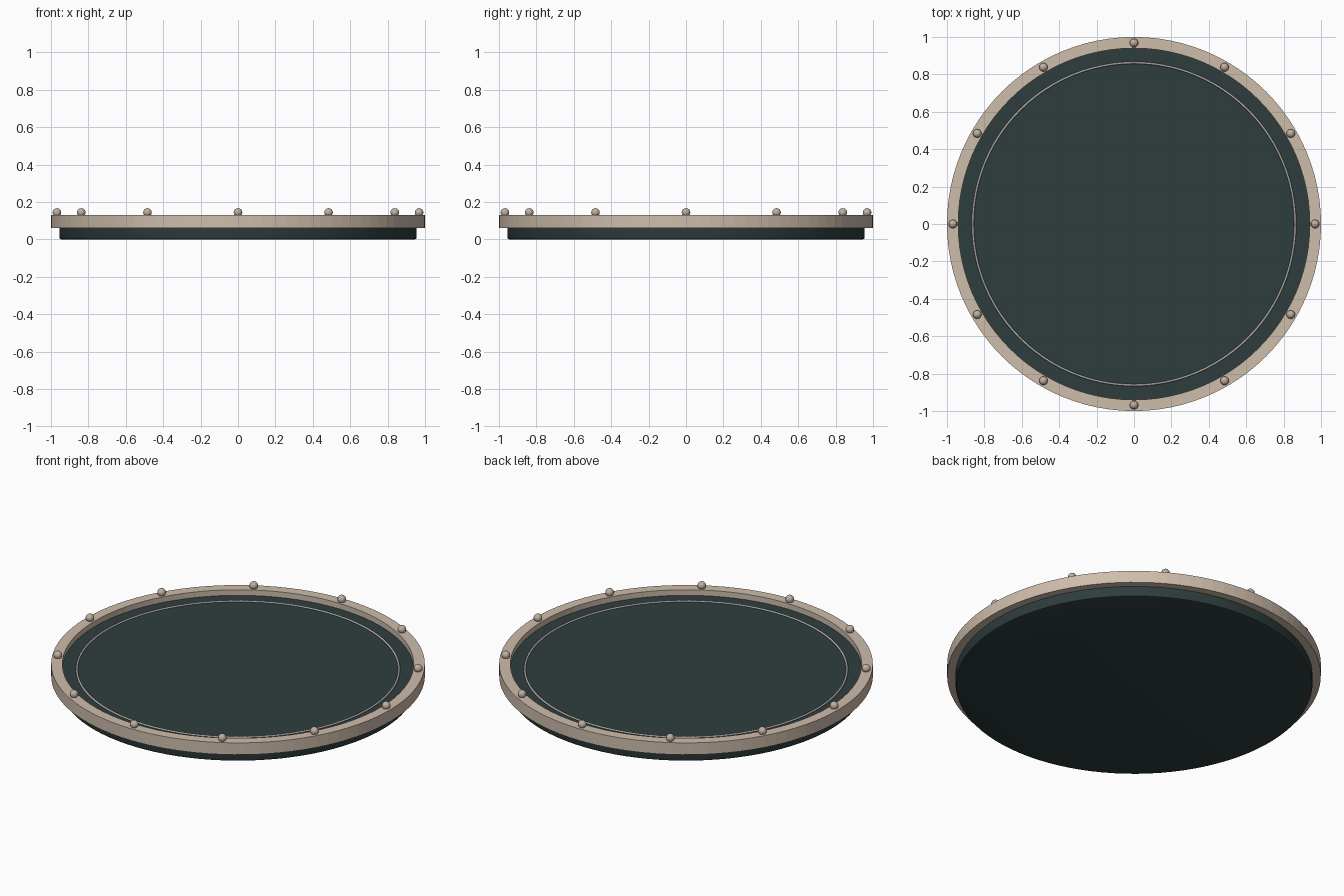
import bpy
import bmesh
import math

if "Cube" in bpy.data.objects:
    bpy.data.objects.remove(bpy.data.objects["Cube"])


def material(name, rgb):
    m = bpy.data.materials.new(name)
    m.diffuse_color = (*rgb, 1)
    m.use_nodes = True
    m.node_tree.nodes["Principled BSDF"].inputs["Base Color"].default_value = m.diffuse_color
    return m


RIM = material("warm beige", (0.62, 0.51, 0.41))
DARK = material("dark teal", (0.028, 0.047, 0.047))
LINE = material("pale grey", (0.46, 0.43, 0.42))
STUD = material("stud tan", (0.52, 0.43, 0.35))


def lathe(name, profile, mat, segments=96, closed=True, angle=None):
    """Revolve an (r, z) profile around the z axis."""
    bm = bmesh.new()
    verts = [bm.verts.new((r, 0, z)) for r, z in profile]
    edges = [bm.edges.new(p) for p in zip(verts, verts[1:])]
    if closed:
        edges.append(bm.edges.new((verts[-1], verts[0])))
    bmesh.ops.spin(bm, geom=verts + edges, cent=(0, 0, 0), axis=(0, 0, 1),
                   angle=math.tau, steps=segments, use_duplicate=False)
    bmesh.ops.remove_doubles(bm, verts=bm.verts, dist=1e-5)
    bmesh.ops.recalc_face_normals(bm, faces=bm.faces)
    me = bpy.data.meshes.new(name)
    bm.to_mesh(me)
    bm.free()
    ob = bpy.data.objects.new(name, me)
    bpy.context.collection.objects.link(ob)
    me.materials.append(mat)
    if angle:
        bpy.ops.object.select_all(action='DESELECT')
        ob.select_set(True)
        bpy.context.view_layer.objects.active = ob
        bpy.ops.object.shade_smooth_by_angle(angle=math.radians(angle))
    return ob


# Dark round plate with softened lower edge
lathe("plate", [(0, 0), (0.945, 0), (0.952, 0.003), (0.955, 0.01),
                (0.955, 0.097), (0, 0.097)], DARK, closed=False, angle=30)

# Raised outer rim
lathe("rim", [(0.94, 0.06), (1.0, 0.06), (1.0, 0.13), (0.94, 0.13)], RIM)

# Thin round wire inlaid on the plate
wire = [(0.862 + 0.006 * math.cos(i * math.tau / 8),
         0.099 + 0.006 * math.sin(i * math.tau / 8)) for i in range(8)]
lathe("inlay_wire", wire, LINE, angle=60)

# Twelve round studs on the rim
for i in range(12):
    a = i * math.tau / 12
    bpy.ops.mesh.primitive_uv_sphere_add(
        segments=20, ring_count=12, radius=0.023,
        location=(0.968 * math.cos(a), 0.968 * math.sin(a), 0.144))
    stud = bpy.context.object
    stud.name = f"rim_stud_{i + 1}"
    stud.data.materials.append(STUD)
    bpy.ops.object.shade_smooth()
